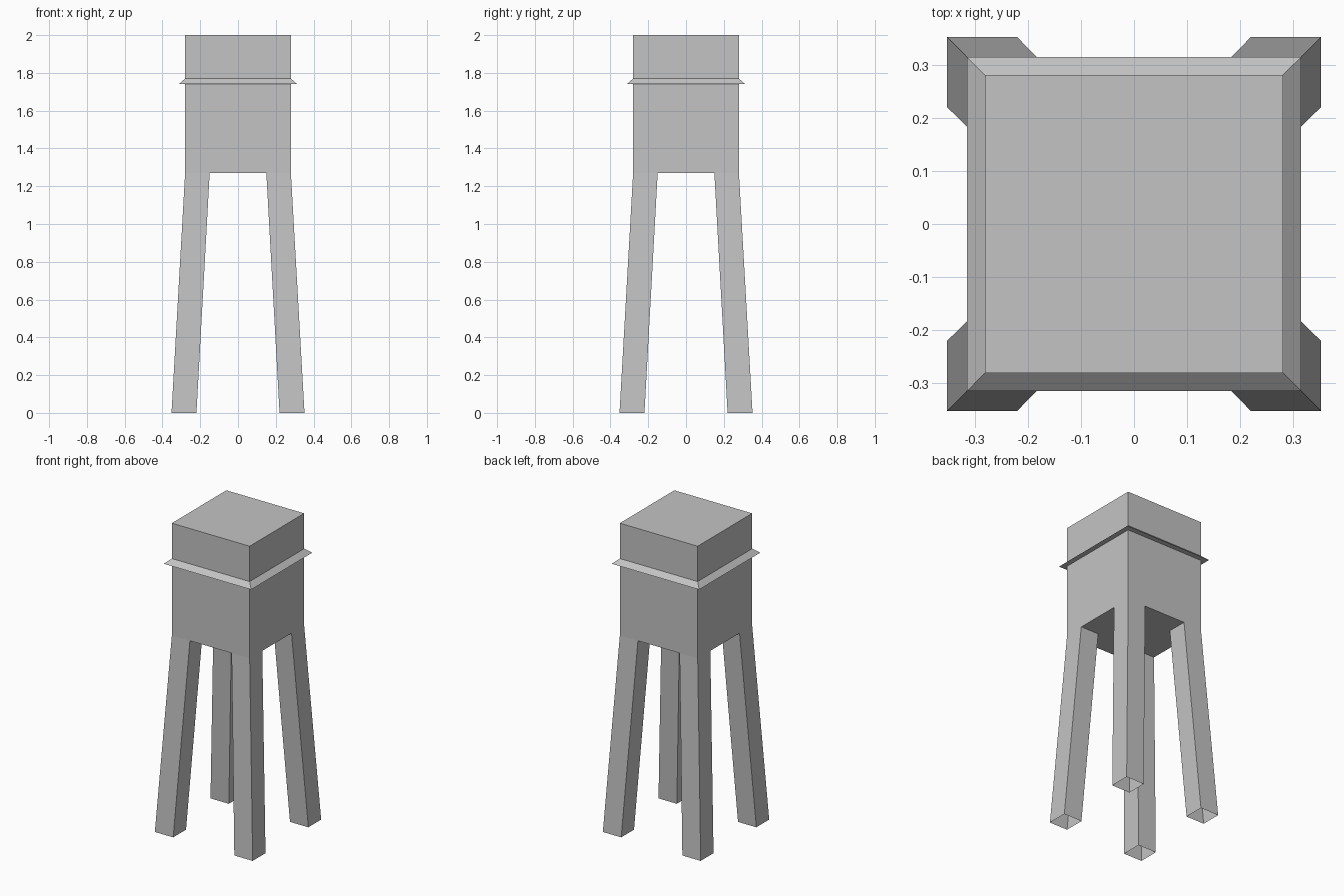
import bpy
import bmesh

cube = bpy.data.objects.get("Cube")
if cube:
    bpy.data.objects.remove(cube, do_unlink=True)

GREY = (0.55, 0.55, 0.55, 1.0)
grey = bpy.data.materials.new("plain grey")
grey.use_nodes = True
grey.diffuse_color = GREY
grey.node_tree.nodes["Principled BSDF"].inputs["Base Color"].default_value = GREY

HALF = 0.28        # half width of the tank
INNER = 0.15       # inner edge of the legs at the tank
TOP, BASE = 2.0, 1.27
FOOT_IN, FOOT_OUT = 0.22, 0.352
RIM_OUT, RIM_LOW, RIM_HIGH = 0.314, 1.74, 1.77


def rectangle(bm, xs, ys, z):
    """Anticlockwise ring of four vertices."""
    (x0, x1), (y0, y1) = sorted(xs), sorted(ys)
    return [bm.verts.new((x, y, z)) for x, y in ((x0, y0), (x1, y0), (x1, y1), (x0, y1))]


def square(bm, half, z):
    return rectangle(bm, (-half, half), (-half, half), z)


def bridge(bm, lower, upper):
    for i in range(4):
        j = (i + 1) % 4
        bm.faces.new((lower[i], lower[j], upper[j], upper[i]))


def finish(bm, name):
    mesh = bpy.data.meshes.new(name)
    bm.to_mesh(mesh)
    bm.free()
    mesh.materials.append(grey)
    bpy.context.collection.objects.link(bpy.data.objects.new(name, mesh))


# Tank: walls, flat roof and a cross-shaped underside between the legs
bm = bmesh.new()
roof = square(bm, HALF, TOP)
bridge(bm, square(bm, HALF, BASE), roof)
bm.faces.new(roof)
for xs, ys in (((-HALF, HALF), (-INNER, INNER)),
               ((-INNER, INNER), (-HALF, -INNER)),
               ((-INNER, INNER), (INNER, HALF))):
    bm.faces.new(reversed(rectangle(bm, xs, ys, BASE)))
finish(bm, "tank")

# Rim: thin sloped ledge with a flat underside
bm = bmesh.new()
edge = square(bm, RIM_OUT, RIM_LOW)
bridge(bm, square(bm, HALF, RIM_LOW), edge)
bridge(bm, edge, square(bm, HALF, RIM_HIGH))
finish(bm, "rim")

# Legs: splayed square tubes, open at the foot
for sy, depth in ((-1, "front"), (1, "back")):
    for sx, side in ((-1, "right"), (1, "left")):
        bm = bmesh.new()
        foot = rectangle(bm, (sx * FOOT_IN, sx * FOOT_OUT), (sy * FOOT_IN, sy * FOOT_OUT), 0)
        head = rectangle(bm, (sx * INNER, sx * HALF), (sy * INNER, sy * HALF), BASE)
        bridge(bm, foot, head)
        finish(bm, f"{depth}_{side}_leg")
